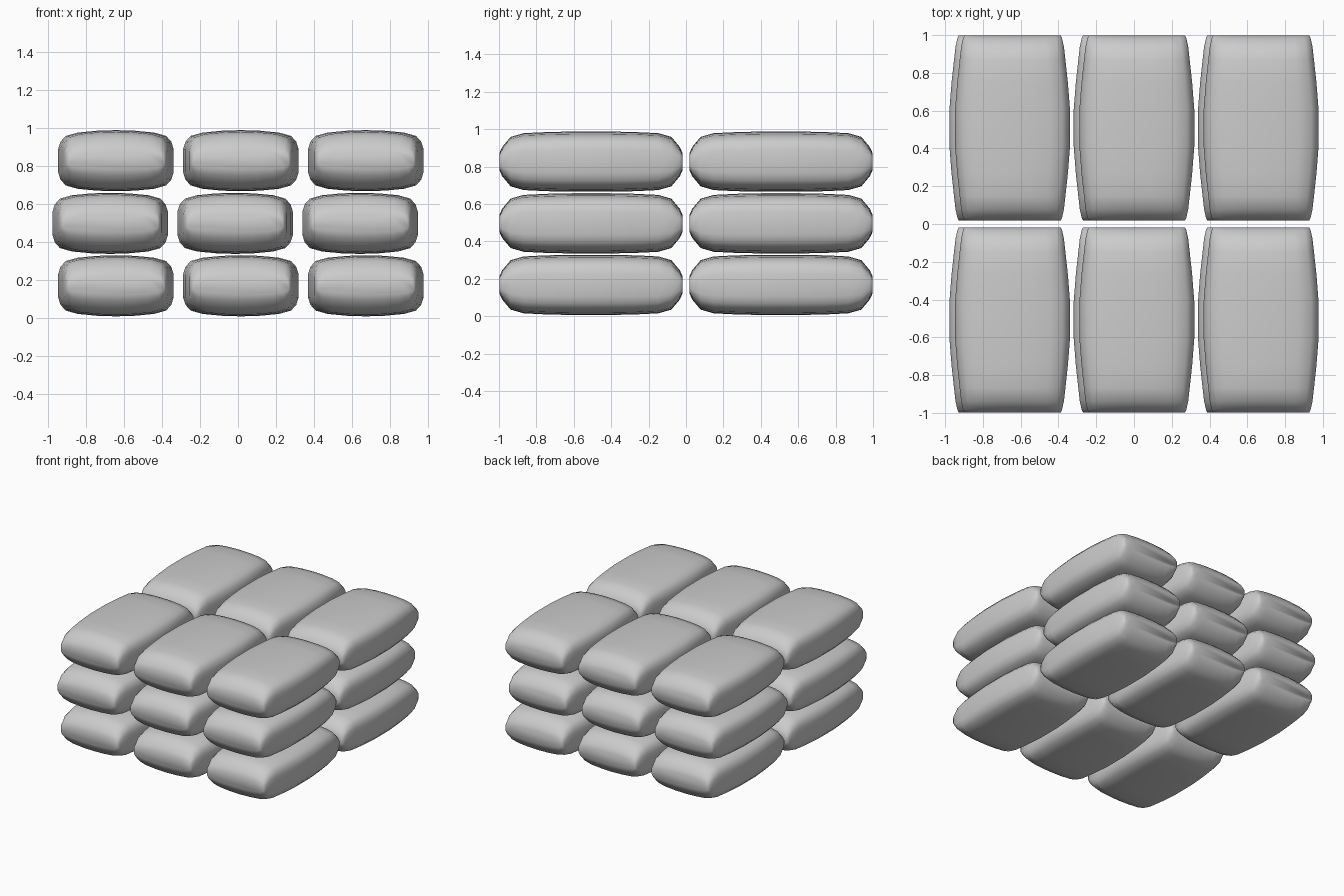
import bpy, bmesh

if "Cube" in bpy.data.objects:
    bpy.data.objects.remove(bpy.data.objects["Cube"])

# Quarter cross-section of a sack (x, z), as fractions of half width and half height
QUARTER = [(1, 0.38), (0.96, 0.62), (0.87, 0.81), (0.66, 0.92), (0.33, 0.98)]
SECTION = (QUARTER + [(0, 1)] + [(-x, z) for x, z in reversed(QUARTER)]
           + [(-x, -z) for x, z in QUARTER] + [(0, -1)]
           + [(x, -z) for x, z in reversed(QUARTER)])

# Rings along the sack: (y, half width, half height)
HALF = [(0.49, 0.255, 0.045), (0.475, 0.262, 0.078), (0.43, 0.272, 0.132),
        (0.36, 0.28, 0.152), (0.24, 0.293, 0.158), (0.1, 0.304, 0.161)]
RINGS = [(-y, w, h) for y, w, h in HALF] + list(reversed(HALF))


def make_sack_mesh():
    bm = bmesh.new()
    loops = [[bm.verts.new((sx * w, y, sz * h)) for sx, sz in SECTION]
             for y, w, h in RINGS]
    n = len(SECTION)
    for a, b in zip(loops, loops[1:]):
        for i in range(n):
            j = (i + 1) % n
            bm.faces.new((a[i], a[j], b[j], b[i]))
    # end caps
    bm.faces.new(loops[0])
    bm.faces.new(loops[-1])
    bmesh.ops.recalc_face_normals(bm, faces=bm.faces)
    for f in bm.faces:
        f.smooth = True
    mesh = bpy.data.meshes.new("sack")
    bm.to_mesh(mesh)
    bm.free()
    return mesh


sack = make_sack_mesh()

# Three layers of 3 x 2 sacks, the middle layer shifted sideways
for layer, (z, shift) in enumerate([(0.168, 0.015), (0.497, -0.015), (0.827, 0.015)]):
    for col in range(3):
        for row, y in enumerate((-0.508, 0.508)):
            ob = bpy.data.objects.new(f"sack_layer{layer}_col{col}_row{row}", sack)
            ob.location = ((col - 1) * 0.658 + shift, y, z)
            bpy.context.collection.objects.link(ob)
